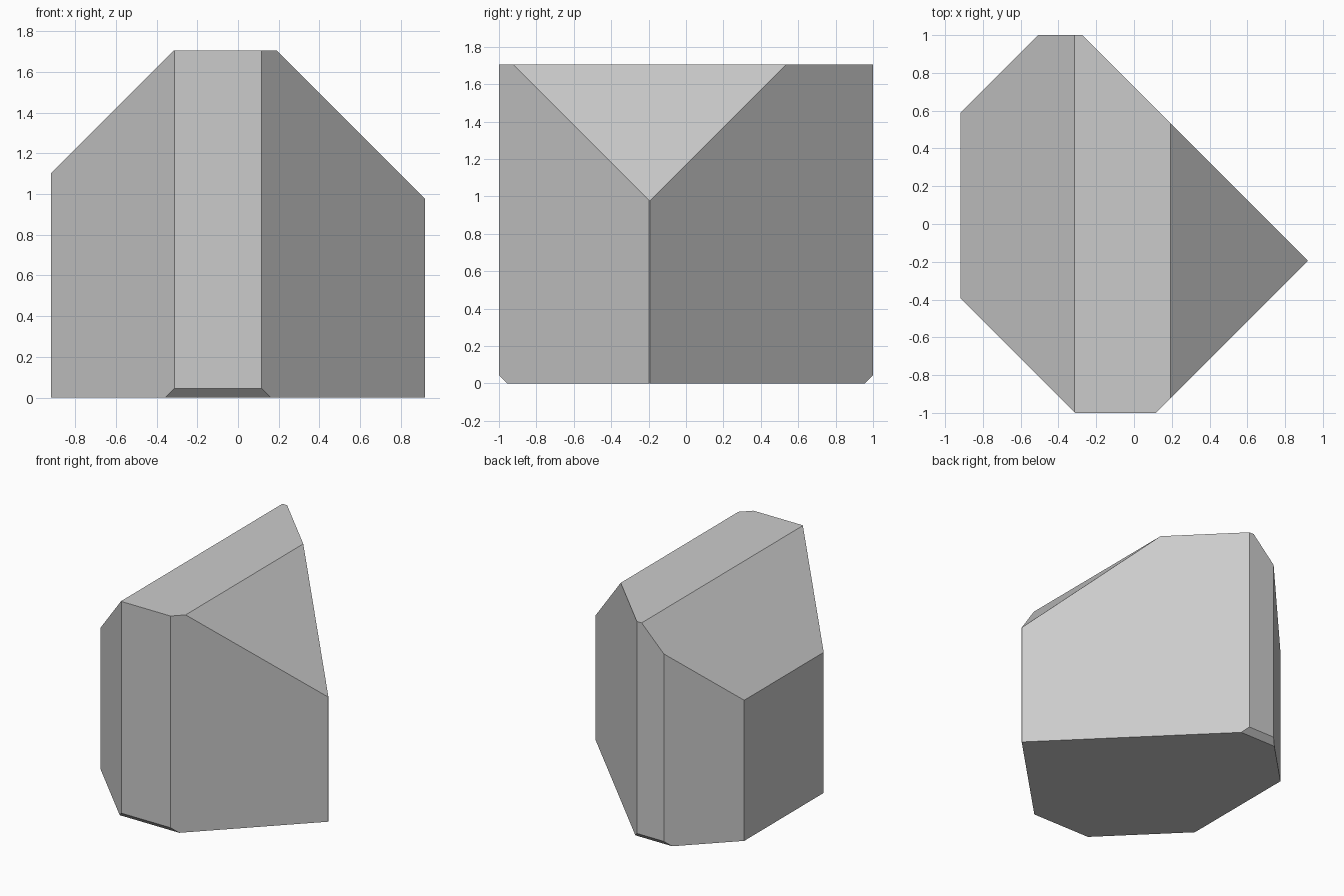
import bpy, bmesh
from mathutils import Vector

if "Cube" in bpy.data.objects:
    bpy.data.objects.remove(bpy.data.objects["Cube"])

# Rough block, 1.84 x 2 x 1.705, standing on z = 0
bm = bmesh.new()
bmesh.ops.create_cube(bm, size=1)
for v in bm.verts:
    v.co = Vector((v.co.x * 1.836, v.co.y * 2, (v.co.z + 0.5) * 1.704))


def slice_off(normal, d):
    """Remove everything where normal . p > d and cap the cut."""
    n = Vector(normal)
    geom = bm.verts[:] + bm.edges[:] + bm.faces[:]
    bmesh.ops.bisect_plane(bm, geom=geom, plane_co=n * (d / n.length_squared),
                           plane_no=n, clear_outer=True)
    rim = [e for e in bm.edges if e.is_boundary]
    bmesh.ops.contextual_create(bm, geom=rim)


cuts = [
    ((1, 1, 0), 0.726),     # back right side
    ((1, -1, 0), 1.115),    # front right side
    ((-1, -1, 0), 1.312),   # front left side
    ((-1, 1, 0), 1.508),    # back left side
    ((1, 0, 1), 1.896),     # right slope
    ((-1, 0, 1), 2.02),     # left slope
    ((0, -1, -1), 0.955),   # front foot bevel
    ((0, 1, -1), 0.957),    # back foot bevel
]
for normal, d in cuts:
    slice_off(normal, d)

bmesh.ops.recalc_face_normals(bm, faces=bm.faces[:])
mesh = bpy.data.meshes.new("faceted_rock")
bm.to_mesh(mesh)
bm.free()
bpy.context.collection.objects.link(bpy.data.objects.new("faceted_rock", mesh))
